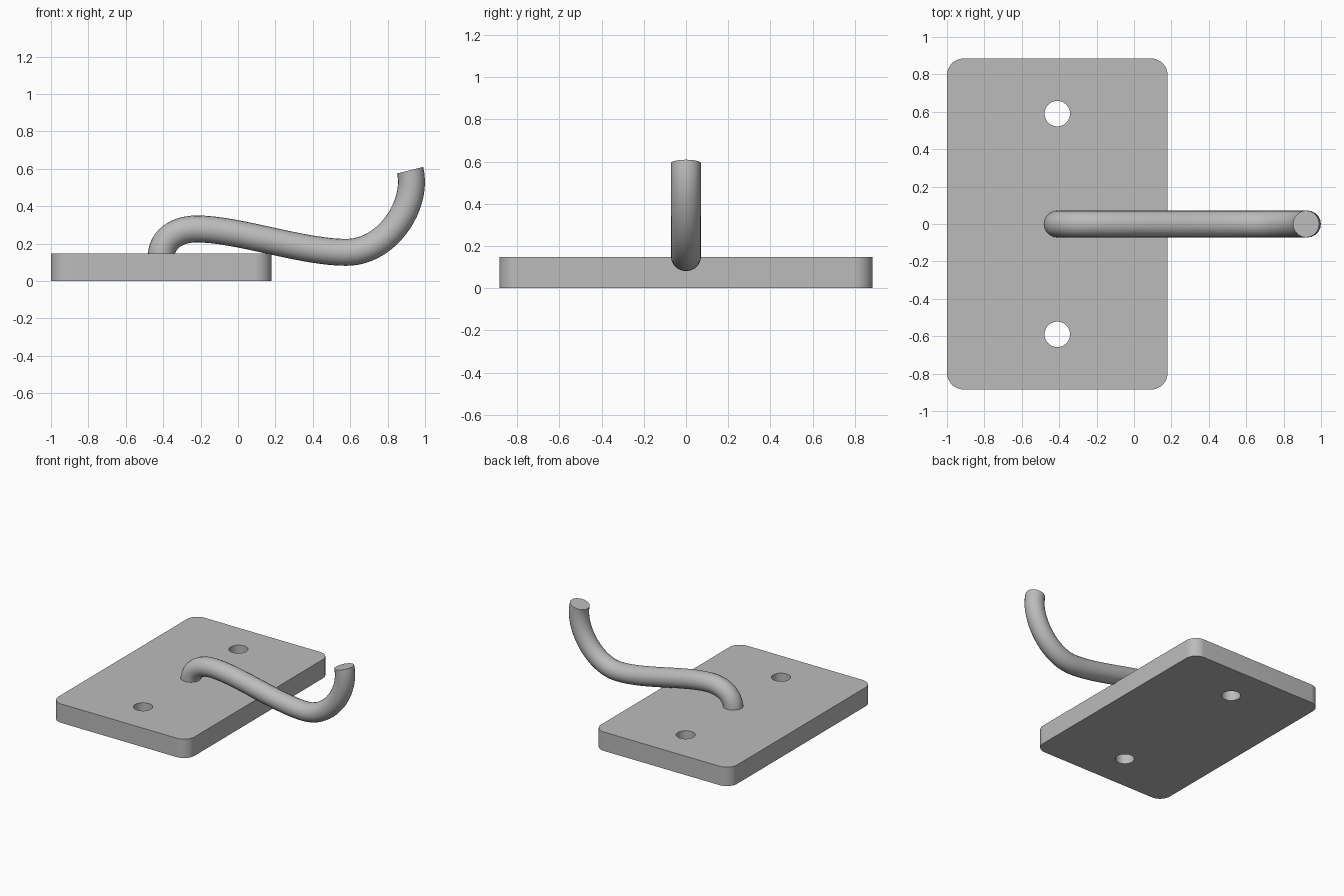
import bpy
import bmesh
import math
from mathutils import Matrix, Vector

if "Cube" in bpy.data.objects:
    bpy.data.objects.remove(bpy.data.objects["Cube"], do_unlink=True)

GREY = (0.5, 0.5, 0.5, 1)
metal = bpy.data.materials.new("grey metal")
metal.use_nodes = True
metal.diffuse_color = GREY
metal.node_tree.nodes["Principled BSDF"].inputs["Base Color"].default_value = GREY

PLATE_X = (-1.0, 0.18)
PLATE_Y = 0.885
PLATE_Z = 0.148
MOUNT_X = -0.41


def add_object(name, data):
    obj = bpy.data.objects.new(name, data)
    bpy.context.collection.objects.link(obj)
    return obj


def activate(obj):
    bpy.ops.object.select_all(action="DESELECT")
    obj.select_set(True)
    bpy.context.view_layer.objects.active = obj


def mesh_object(name, bm):
    mesh = bpy.data.meshes.new(name)
    bm.to_mesh(mesh)
    bm.free()
    return add_object(name, mesh)


# Base plate with rounded vertical corners
bm = bmesh.new()
size = Vector((PLATE_X[1] - PLATE_X[0], 2 * PLATE_Y, PLATE_Z))
centre = Vector((sum(PLATE_X) / 2, 0, PLATE_Z / 2))
bmesh.ops.create_cube(bm, size=1, matrix=Matrix.Translation(centre) @ Matrix.Diagonal(size.to_4d()))
corners = [e for e in bm.edges if abs(e.verts[0].co.z - e.verts[1].co.z) > 0.1]
bmesh.ops.bevel(bm, geom=corners, offset=0.09, segments=10, profile=0.5, affect="EDGES")
plate = mesh_object("base_plate", bm)
plate.data.materials.append(metal)

# Screw holes cut through the plate
bm = bmesh.new()
for side in (-1, 1):
    bmesh.ops.create_cone(bm, cap_ends=True, segments=40, radius1=0.068, radius2=0.068, depth=1,
                          matrix=Matrix.Translation((MOUNT_X, side * 0.59, 0)))
cutter = mesh_object("screw_hole_cutter", bm)
cutter.hide_render = True
activate(plate)
cut = plate.modifiers.new("screw_holes", "BOOLEAN")
cut.object = cutter
cut.operation = "DIFFERENCE"
cut.solver = "EXACT"
bpy.ops.object.modifier_apply(modifier=cut.name)
bpy.data.objects.remove(cutter, do_unlink=True)
bpy.ops.object.shade_smooth_by_angle(angle=math.radians(35))

# Hook: round bar swept along a curved path, as (left handle, point, right handle) in x and z
path = [
    ((MOUNT_X, 0.10), (MOUNT_X, 0.13), (MOUNT_X, 0.22)),
    ((-0.33, 0.278), (-0.22, 0.278), (0.0, 0.278)),
    ((0.34, 0.153), (0.58, 0.153), (0.80, 0.153)),
    ((0.965, 0.41), (0.92, 0.592), (0.90, 0.67)),
]
curve = bpy.data.curves.new("hook", "CURVE")
curve.dimensions = "3D"
curve.resolution_u = 24
curve.bevel_depth = 0.072
curve.bevel_resolution = 8
curve.use_fill_caps = True
spline = curve.splines.new("BEZIER")
spline.bezier_points.add(len(path) - 1)
for point, (left, mid, right) in zip(spline.bezier_points, path):
    point.handle_left_type = point.handle_right_type = "FREE"
    point.handle_left = (left[0], 0, left[1])
    point.co = (mid[0], 0, mid[1])
    point.handle_right = (right[0], 0, right[1])
hook = add_object("hook", curve)
hook.data.materials.append(metal)
activate(hook)
bpy.ops.object.convert(target="MESH")
hook = bpy.context.view_layer.objects.active

# Weld the end caps to the bar
bm = bmesh.new()
bm.from_mesh(hook.data)
bmesh.ops.remove_doubles(bm, verts=bm.verts, dist=0.0001)
bmesh.ops.recalc_face_normals(bm, faces=bm.faces)
bm.to_mesh(hook.data)
bm.free()
bpy.ops.object.shade_smooth_by_angle(angle=math.radians(35))
